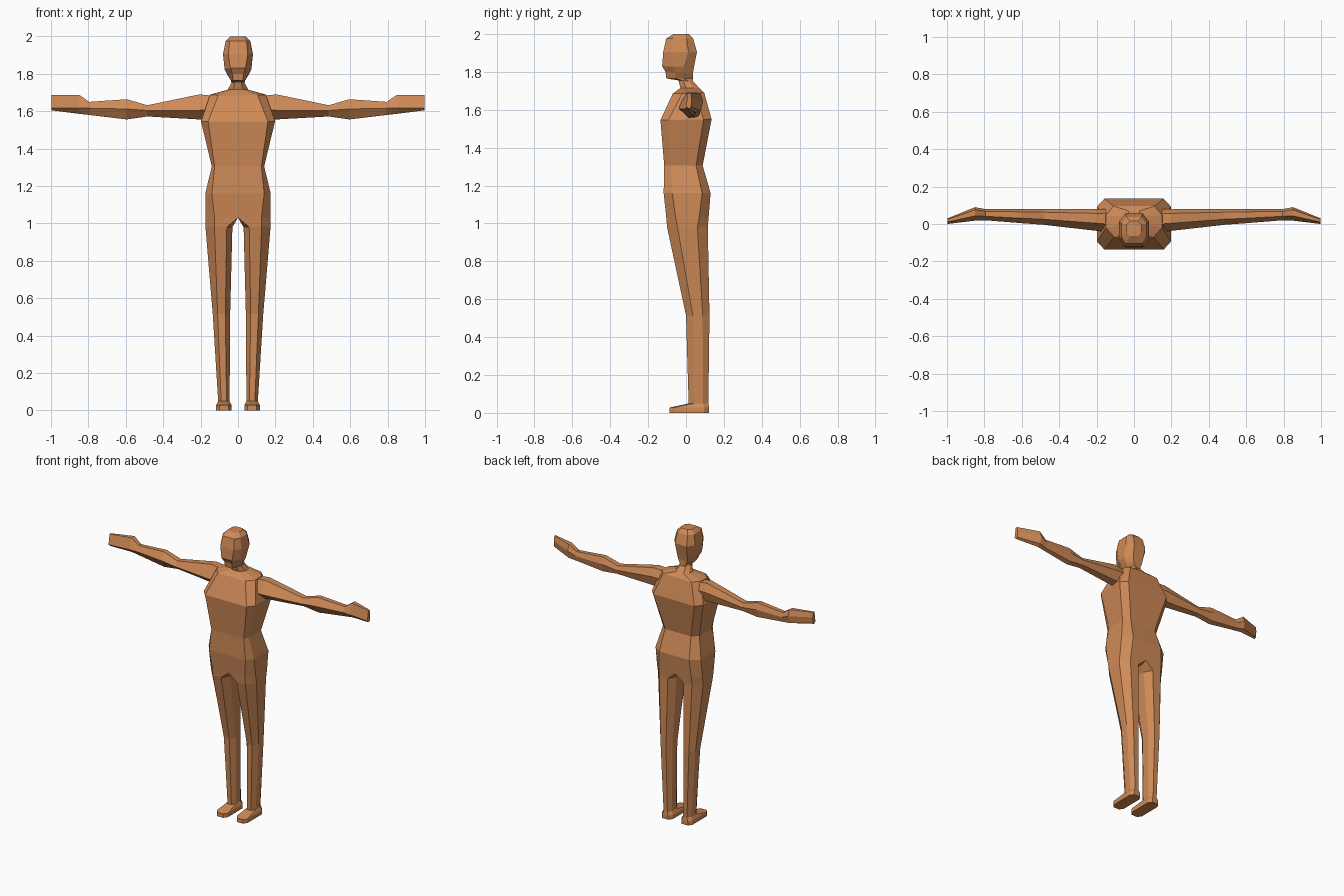
import bpy, bmesh

skin = bpy.data.materials.new("warm tan skin")
skin.diffuse_color = (0.62, 0.255, 0.095, 1)


def finish(bm, name):
    """Turn a right-half mesh into a mirrored, flat-shaded object."""
    bmesh.ops.recalc_face_normals(bm, faces=bm.faces)
    mesh = bpy.data.meshes.new(name)
    bm.to_mesh(mesh)
    bm.free()
    mesh.materials.append(skin)
    obj = bpy.data.objects.new(name, mesh)
    bpy.context.collection.objects.link(obj)
    mod = obj.modifiers.new("mirror", 'MIRROR')
    mod.use_clip = True
    mod.merge_threshold = 0.0005
    return obj


def bridge(bm, a, b, closed):
    n = min(len(a), len(b))
    for i in range(n if closed else n - 1):
        j = (i + 1) % n
        bm.faces.new((a[i], a[j], b[j], b[i]))


def half_ring(bm, zf, zb, w, yf, yb, fx, bx, c):
    """Half of a bevelled section, from front centre round to back centre."""
    pts = [(0, yf), (fx, yf), (w, yf + c), (w, yb - c), (bx, yb), (0, yb)]
    return [bm.verts.new((x, y, zf + (zb - zf) * (y - yf) / (yb - yf)))
            for x, y in pts]


def leg_ring(bm, z, xi, xo, yf, yb, b, c):
    """Closed bevelled section of one leg; b, c = bevel in x and y."""
    e = min(b, xi)          # no inner bevel on the centre line
    pts = [(xi + e, yf), (xo - b, yf), (xo, yf + c), (xo, yb - c),
           (xo - b, yb), (xi + e, yb), (xi, yb - c), (xi, yf + c)]
    return [bm.verts.new((x, y, z)) for x, y in pts]


# Body: head, neck, torso and legs as one continuous skin
# front z, back z, half width, front y, back y, front flat, back flat, bevel
sections = [
    (2.000, 2.000, 0.040, -0.065, 0.015, 0.022, 0.022, 0.020),  # crown
    (1.975, 1.975, 0.066, -0.105, 0.038, 0.045, 0.040, 0.035),
    (1.905, 1.905, 0.080, -0.120, 0.058, 0.052, 0.045, 0.045),  # brow
    (1.830, 1.825, 0.072, -0.126, 0.042, 0.040, 0.040, 0.055),  # mouth
    (1.800, 1.790, 0.056, -0.108, 0.036, 0.030, 0.035, 0.050),
    (1.765, 1.765, 0.038, -0.104, 0.037, 0.025, 0.022, 0.050),  # chin
    (1.755, 1.750, 0.035, -0.040, 0.038, 0.018, 0.022, 0.025),  # neck
    (1.715, 1.715, 0.055, -0.030, 0.070, 0.025, 0.030, 0.030),
    (1.685, 1.690, 0.150, -0.070, 0.096, 0.105, 0.110, 0.050),  # shoulders
    (1.545, 1.550, 0.198, -0.135, 0.135, 0.160, 0.158, 0.042),  # chest
    (1.305, 1.305, 0.140, -0.115, 0.088, 0.125, 0.100, 0.035),  # waist
    (1.160, 1.160, 0.175, -0.118, 0.130, 0.140, 0.115, 0.045),  # hips
]
bm = bmesh.new()
rings = [half_ring(bm, *s) for s in sections]
bm.faces.new(rings[0])
for a, b in zip(rings, rings[1:]):
    bridge(bm, a, b, False)

# z, inner x, outer x, front y, back y, x bevel, y bevel
leg_sections = [
    (1.030, 0.000, 0.175, -0.104, 0.119, 0.050, 0.050),  # crotch
    (0.980, 0.030, 0.174, -0.100, 0.115, 0.048, 0.055),
    (0.515, 0.042, 0.135, 0.000, 0.124, 0.026, 0.036),   # knee
    (0.050, 0.045, 0.106, 0.014, 0.118, 0.016, 0.028),   # ankle
    (0.028, 0.034, 0.117, -0.088, 0.122, 0.018, 0.026),  # foot
    (0.000, 0.034, 0.117, -0.088, 0.122, 0.018, 0.026),  # sole
]
legs = [leg_ring(bm, *s) for s in leg_sections]
bridge(bm, rings[-1], legs[0], False)
for a, b in zip(legs, legs[1:]):
    bridge(bm, a, b, True)
bm.faces.new(legs[-1])
finish(bm, "body")

# Arms: six-sided sections along x with a ridge down the front
# x, front y, back y, bottom z, ridge z, top z
arm_sections = [
    (0.130, -0.045, 0.080, 1.565, 1.610, 1.682),  # shoulder root
    (0.205, -0.036, 0.080, 1.556, 1.605, 1.690),
    (0.485, -0.004, 0.080, 1.572, 1.604, 1.632),  # elbow
    (0.595, 0.004, 0.080, 1.556, 1.612, 1.664),   # forearm
    (0.795, 0.020, 0.080, 1.580, 1.616, 1.650),   # wrist
    (0.850, 0.018, 0.090, 1.586, 1.616, 1.688),   # hand
    (0.998, 0.000, 0.030, 1.605, 1.618, 1.688),   # fingertips
]
bm = bmesh.new()
arms = []
for x, yf, yb, z0, zr, z1 in arm_sections:
    d, h = yb - yf, z1 - z0
    pts = [(yf, zr), (yf + 0.35 * d, z1), (yb - 0.2 * d, z1),
           (yb, z0 + 0.6 * h), (yb - 0.15 * d, z0 + 0.1 * h),
           (yf + 0.45 * d, z0)]
    arms.append([bm.verts.new((x, y, z)) for y, z in pts])
for a, b in zip(arms, arms[1:]):
    bridge(bm, a, b, True)
bm.faces.new(arms[0])
bm.faces.new(arms[-1])
finish(bm, "arms")
